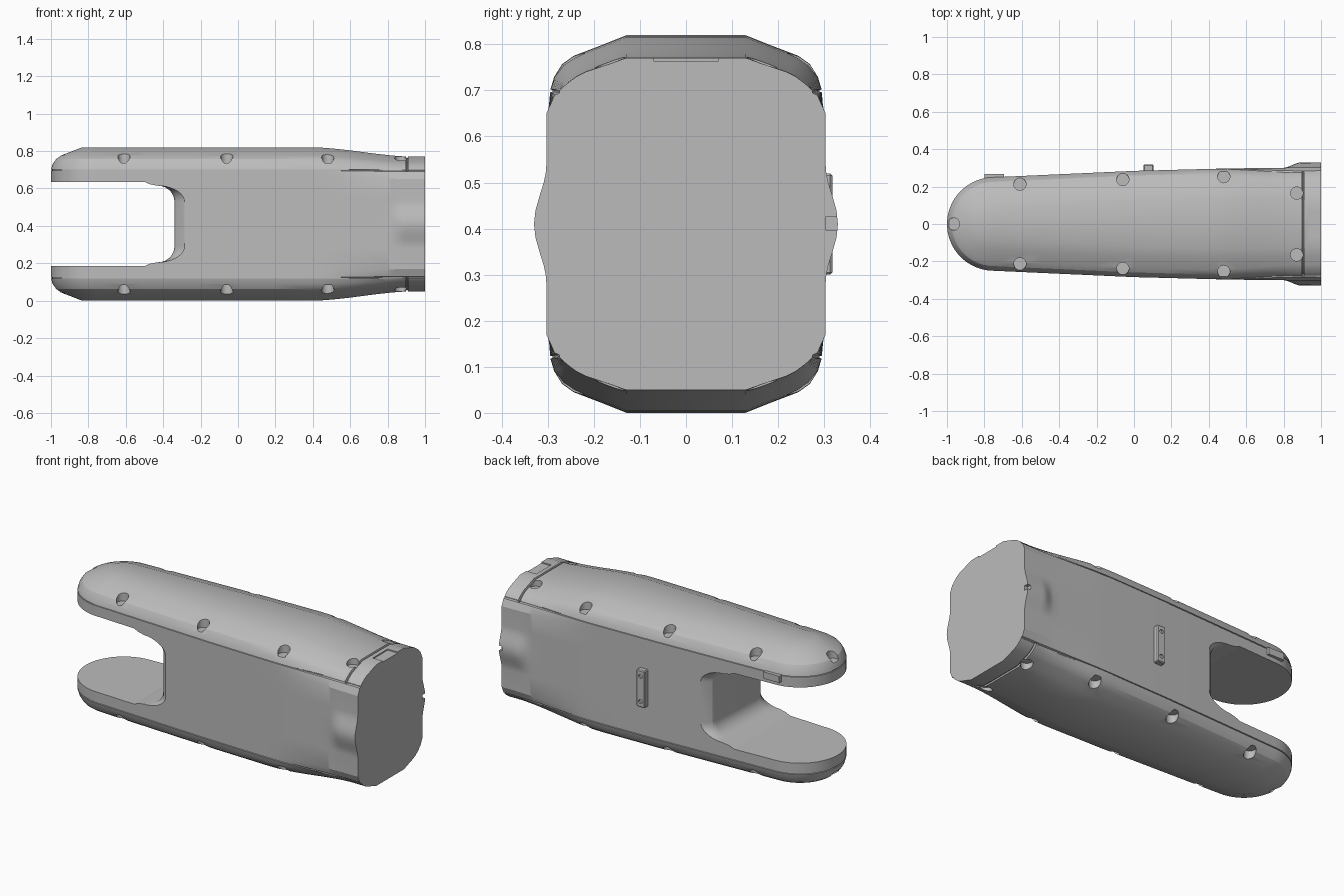
import bpy, bmesh, math
from mathutils import Matrix, Vector

cube = bpy.data.objects.get("Cube")
if cube:
    bpy.data.objects.remove(cube, do_unlink=True)

MID = 0.41                      # height of the horizontal symmetry plane
NOSE_X, NOSE_R = -0.75, 0.25    # centre and radius of the rounded nose

grey = bpy.data.materials.new("housing_grey")
grey.use_nodes = True
grey.diffuse_color = (0.5, 0.5, 0.5, 1)
grey.node_tree.nodes["Principled BSDF"].inputs["Base Color"].default_value = (0.5, 0.5, 0.5, 1)


def make(name, bm):
    bmesh.ops.recalc_face_normals(bm, faces=bm.faces)
    mesh = bpy.data.meshes.new(name)
    bm.to_mesh(mesh)
    bm.free()
    mesh.materials.append(grey)
    ob = bpy.data.objects.new(name, mesh)
    bpy.context.collection.objects.link(ob)
    return ob


def add_box(bm, lo, hi):
    lo, hi = Vector(lo), Vector(hi)
    m = Matrix.Translation((lo + hi) / 2) @ Matrix.Diagonal((*(hi - lo), 1))
    return bmesh.ops.create_cube(bm, size=1, matrix=m)["verts"]


def add_cylinder(bm, centre, radius, depth, turn=Matrix()):
    bmesh.ops.create_cone(bm, cap_ends=True, segments=24, radius1=radius, radius2=radius,
                          depth=depth, matrix=Matrix.Translation(centre) @ turn)


def smooth(a, b, x):
    t = min(1, max(0, (x - a) / (b - a)))
    return t * t * (3 - 2 * t)


def half_width(x):
    pts = [(NOSE_X, NOSE_R), (0, 0.284), (0.5, 0.297), (1, 0.303)]
    for (x0, y0), (x1, y1) in zip(pts, pts[1:]):
        if x <= x1:
            return y0 + (y1 - y0) * (x - x0) / (x1 - x0)
    return pts[-1][1]


# Housing: stacked outlines, each with (inset, height) for the main part and the tail
main = [(0, h) for h in (0, 0.03, 0.06, 0.09, 0.11, 0.13)]
tail = list(main)
main += [(0, 0.26), (0, 0.286), (0.005, 0.287), (0.005, 0.291), (0, 0.292),
         (0.008, 0.32), (0.025, 0.347), (0.05, 0.365), (0.11, 0.388), (0.165, 0.41)]
tail += [(0, 0.24), (0.018, 0.28), (0.028, 0.284), (0.028, 0.288), (0.03, 0.291),
         (0.045, 0.305), (0.065, 0.32), (0.085, 0.33), (0.13, 0.345), (0.172, 0.36)]
stations = [1, 0.95, 0.91, 0.907, 0.9, 0.897, 0.88, 0.86, 0.84, 0.82, 0.8, 0.75, 0.7,
            0.65, 0.6, 0.55, 0.5, 0.45, 0.38, 0.2, 0, -0.25, -0.5]


def outline(level, sign):
    (d0, h0), (d1, h1) = main[level], tail[level]
    right = []
    for x in stations:
        t = smooth(0.38, 0.95, x)
        d, h = d0 + (d1 - d0) * t, h0 + (h1 - h0) * t
        if 0.899 <= x <= 0.908 and level > 7:      # seam behind the cover
            d, h = d + 0.008, h - 0.008
        y = half_width(x) - d
        if h < 0.13:                               # side bulge at the tail
            y += 0.027 * smooth(0.8, 0.89, x) * (0.5 + 0.5 * math.cos(math.pi * h / 0.13))
        right.append((x, -y, MID + sign * h))
    nose = []
    for k in range(26):
        a = math.pi * k / 25
        r = NOSE_R - d0
        nose.append((NOSE_X - r * math.sin(a), -r * math.cos(a), MID + sign * h0))
    return right + nose + [(x, -y, z) for x, y, z in reversed(right)]


bm = bmesh.new()
last = len(main) - 1
order = [(i, -1) for i in range(last, 0, -1)] + [(i, 1) for i in range(last + 1)]
rings = [[bm.verts.new(p) for p in outline(*o)] for o in order]
n = len(rings[0])
for a, b in zip(rings, rings[1:]):
    for i in range(n - 1):
        bm.faces.new((a[i], a[i + 1], b[i + 1], b[i]))
for ring in (rings[0], rings[-1]):
    for i in range(n // 2 - 1):
        bm.faces.new((ring[i], ring[i + 1], ring[n - 2 - i], ring[n - 1 - i]))
bm.faces.new([r[0] for r in rings] + [r[-1] for r in reversed(rings)])
housing = make("housing", bm)

# Fork slot cutter, flared where it meets the sides
bm = bmesh.new()
sections = []
for y in (-0.5, -0.275, -0.25, -0.225, -0.2, 0.2, 0.225, 0.25, 0.275, 0.5):
    e = min(1, ((abs(y) - 0.2) / 0.075) ** 2)
    upper = [(-1.2, 0.225), (-0.5, 0.225), (-0.47, 0.212)]
    for k in range(10):
        a = math.pi / 2 * (1 - k / 9)
        upper.append((-0.43 + (0.09 + 0.06 * e) * math.cos(a), 0.12 + 0.085 * math.sin(a)))
    loop = upper + [(x, -h) for x, h in reversed(upper)]
    sections.append([bm.verts.new((x, y, MID + h)) for x, h in loop])
for a, b in zip(sections, sections[1:]):
    for i in range(len(a)):
        j = (i + 1) % len(a)
        bm.faces.new((a[i], a[j], b[j], b[i]))
bm.faces.new(sections[0])
bm.faces.new(sections[-1])
slot = make("slot_cutter", bm)

# Screw pockets in both covers, tail recess and rear notch
bm = bmesh.new()
spots = [(-0.965, 0), (0.87, 0.165), (0.87, -0.165)]
for x in (-0.61, -0.06, 0.48):
    y = half_width(x) - 0.043
    spots += [(x, y), (x, -y)]
for x, y in spots:
    for s in (-1, 1):
        add_cylinder(bm, (x, y, MID + s * 0.41), 0.033, 0.17)
add_box(bm, (0.935, -0.07, 0.763), (1.1, 0.07, 0.85))
add_box(bm, (0.98, 0.303, 0.397), (1.1, 0.4, 0.425))
pockets = make("pocket_cutter", bm)


def cut(target, cutters):
    for c in cutters:
        c.hide_render = True
        mod = target.modifiers.new("cut", 'BOOLEAN')
        mod.operation, mod.solver, mod.object = 'DIFFERENCE', 'EXACT', c
    deps = bpy.context.evaluated_depsgraph_get()
    mesh = bpy.data.meshes.new_from_object(target.evaluated_get(deps))
    target.modifiers.clear()
    target.data = mesh
    for c in cutters:
        bpy.data.objects.remove(c, do_unlink=True)


cut(housing, [slot, pockets])

# Bracket on the back, with two screw holes
bm = bmesh.new()
add_box(bm, (0.05, 0.27, 0.3), (0.105, 0.318, 0.52))
bmesh.ops.bevel(bm, geom=bm.edges[:], offset=0.005, segments=1, affect='EDGES')
bracket = make("rear_bracket", bm)
bm = bmesh.new()
for z in (0.335, 0.485):
    add_cylinder(bm, (0.0775, 0.318, z), 0.012, 0.02, Matrix.Rotation(math.pi / 2, 4, 'X'))
cut(bracket, [make("bracket_hole_cutter", bm)])

# Small latch on the back of the upper prong
bm = bmesh.new()
add_box(bm, (-0.8, 0.235, 0.66), (-0.695, 0.267, 0.7))
latch = make("prong_latch", bm)

# Smooth shading with sharp creases kept
bpy.ops.object.select_all(action='DESELECT')
for ob in (housing, bracket, latch):
    ob.select_set(True)
bpy.context.view_layer.objects.active = housing
bpy.ops.object.shade_smooth_by_angle(angle=math.radians(22))
